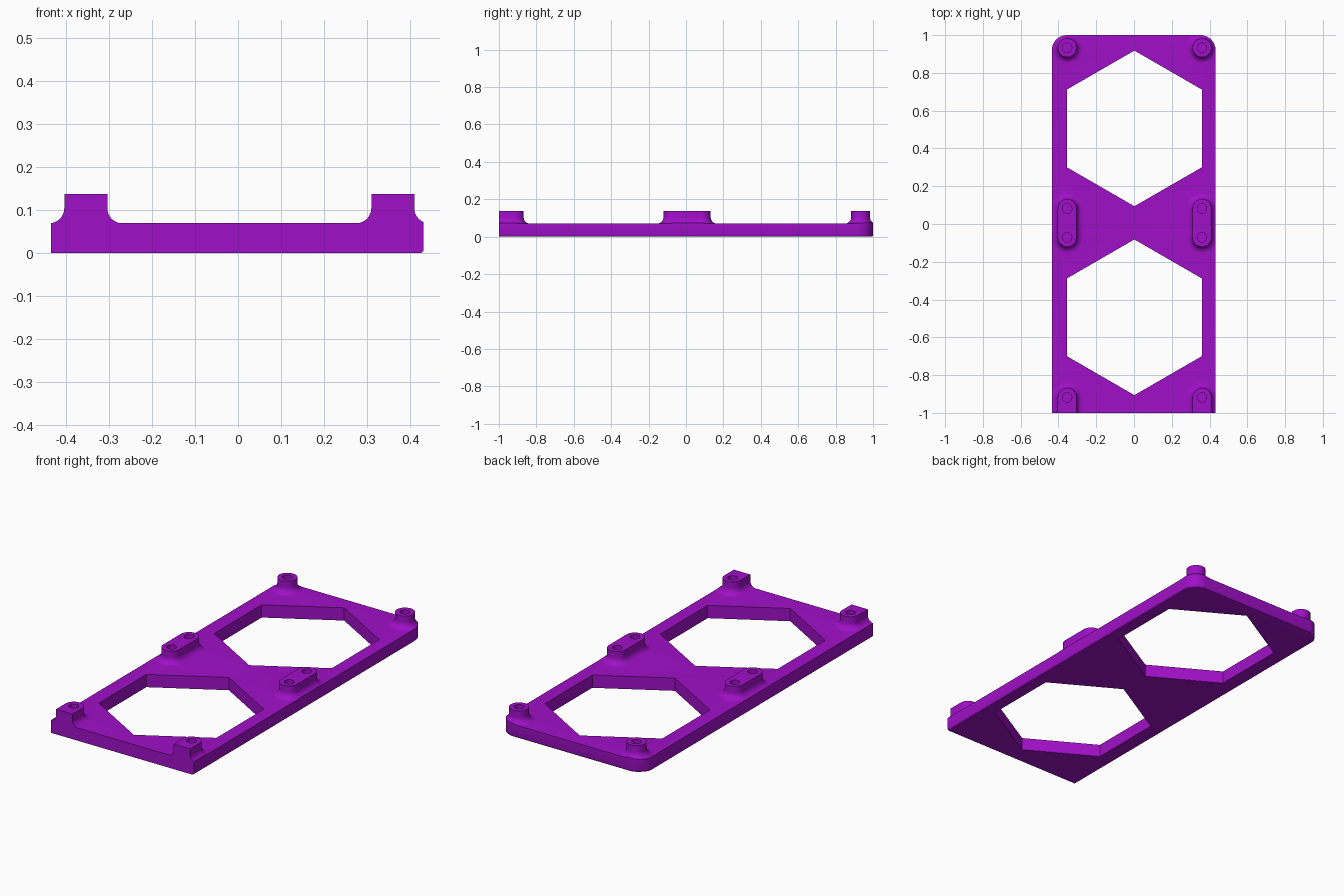
import bpy, bmesh, math
from math import sin, cos, pi

if "Cube" in bpy.data.objects:
    bpy.data.objects.remove(bpy.data.objects["Cube"])

purple = bpy.data.materials.new("purple")
purple.diffuse_color = (0.352, 0.005, 0.578, 1)
purple.use_nodes = True
purple.node_tree.nodes["Principled BSDF"].inputs["Base Color"].default_value = purple.diffuse_color

X0, X1 = -0.435, 0.432        # plate sides
TOP, POST_TOP = 0.07, 0.138   # plate and post heights
POST_R, FILLET = 0.05, 0.035


def loft(name, rings):
    """Closed solid through a list of equal-length point rings."""
    bm = bmesh.new()
    loops = [[bm.verts.new(p) for p in ring] for ring in rings]
    n = len(loops[0])
    for a, b in zip(loops, loops[1:]):
        for i in range(n):
            j = (i + 1) % n
            bm.faces.new((a[i], a[j], b[j], b[i]))
    bm.faces.new(loops[0][::-1])
    bm.faces.new(loops[-1])
    bmesh.ops.recalc_face_normals(bm, faces=bm.faces)
    me = bpy.data.meshes.new(name)
    bm.to_mesh(me)
    bm.free()
    me.materials.append(purple)
    ob = bpy.data.objects.new(name, me)
    bpy.context.collection.objects.link(ob)
    return ob


def prism(name, outline, z0, z1):
    return loft(name, [[(x, y, z) for x, y in outline] for z in (z0, z1)])


def circle(x, y, r, n, start=0.0):
    return [(x + r * cos(start + 2 * pi * i / n), y + r * sin(start + 2 * pi * i / n))
            for i in range(n)]


def slot(x, y0, y1, r, n=16):
    """Rounded slot outline running from y0 to y1."""
    back = [(x + r * cos(pi * i / n), y1 + r * sin(pi * i / n)) for i in range(n + 1)]
    front = [(x - r * cos(pi * i / n), y0 - r * sin(pi * i / n)) for i in range(n + 1)]
    return back + front


def combine(target, tool, operation):
    mod = target.modifiers.new("cut", 'BOOLEAN')
    mod.operation, mod.object, mod.solver = operation, tool, 'EXACT'
    bpy.context.view_layer.objects.active = target
    bpy.ops.object.modifier_apply(modifier=mod.name)
    bpy.data.objects.remove(tool)


# Oversized slab, trimmed to the plate outline at the end
frame = prism("mounting_frame", [(-0.6, -1.2), (0.6, -1.2), (0.6, 1.2), (-0.6, 1.2)], -0.1, TOP)

# Filleted posts: (start, end) of each slot along y
spans = [(-1.3, -0.918), (-0.071, 0.082), (0.933, 0.9331)]
for x in (-0.354, 0.36):
    for y0, y1 in spans:
        profile = [(POST_R + FILLET, 0.03)]
        for i in range(9):
            a = pi / 2 * i / 8
            profile.append((POST_R + FILLET * (1 - sin(a)), TOP - 0.0003 + FILLET * (1 - cos(a))))
        profile.append((POST_R, POST_TOP))
        rings = [[(px, py, z) for px, py in slot(x, y0, y1, r)] for r, z in profile]
        combine(frame, loft("post", rings), 'UNION')

    # Blind screw holes
    for y in (-0.918, -0.071, 0.082, 0.933):
        combine(frame, prism("screw_hole", circle(x, y, 0.025, 24), 0.06, 0.2), 'DIFFERENCE')

# Hexagonal openings
for y in (0.506, -0.494):
    combine(frame, prism("hex_opening", circle(0.002, y, 0.412, 6, pi / 2), -0.2, 0.2), 'DIFFERENCE')

# Plate outline with rounded back corners
R = 0.08
outline = [(X0, -1), (X1, -1)]
for cx, start in ((X1 - R, 0), (X0 + R, pi / 2)):
    outline += [(cx + R * cos(start + pi / 2 * i / 10), 1 - R + R * sin(start + pi / 2 * i / 10))
                for i in range(11)]
trim = prism("plate_outline", outline, 0, 0.3)

# Soft lower edge along the right side and the back
bm = bmesh.new()
bm.from_mesh(trim.data)
edges = []
for e in bm.edges:
    a, b = (v.co for v in e.verts)
    m = (a + b) / 2
    if max(a.z, b.z) < 1e-4 and m.y > -0.9 and m.x > X0 + 0.01:
        edges.append(e)
bmesh.ops.bevel(bm, geom=edges, offset=0.01, segments=3, profile=0.5, affect='EDGES')
bm.to_mesh(trim.data)
bm.free()
combine(frame, trim, 'INTERSECT')

# Smooth fillets, sharp edges
bpy.ops.object.select_all(action='DESELECT')
frame.select_set(True)
bpy.context.view_layer.objects.active = frame
bpy.ops.object.shade_smooth_by_angle(angle=math.radians(30))
